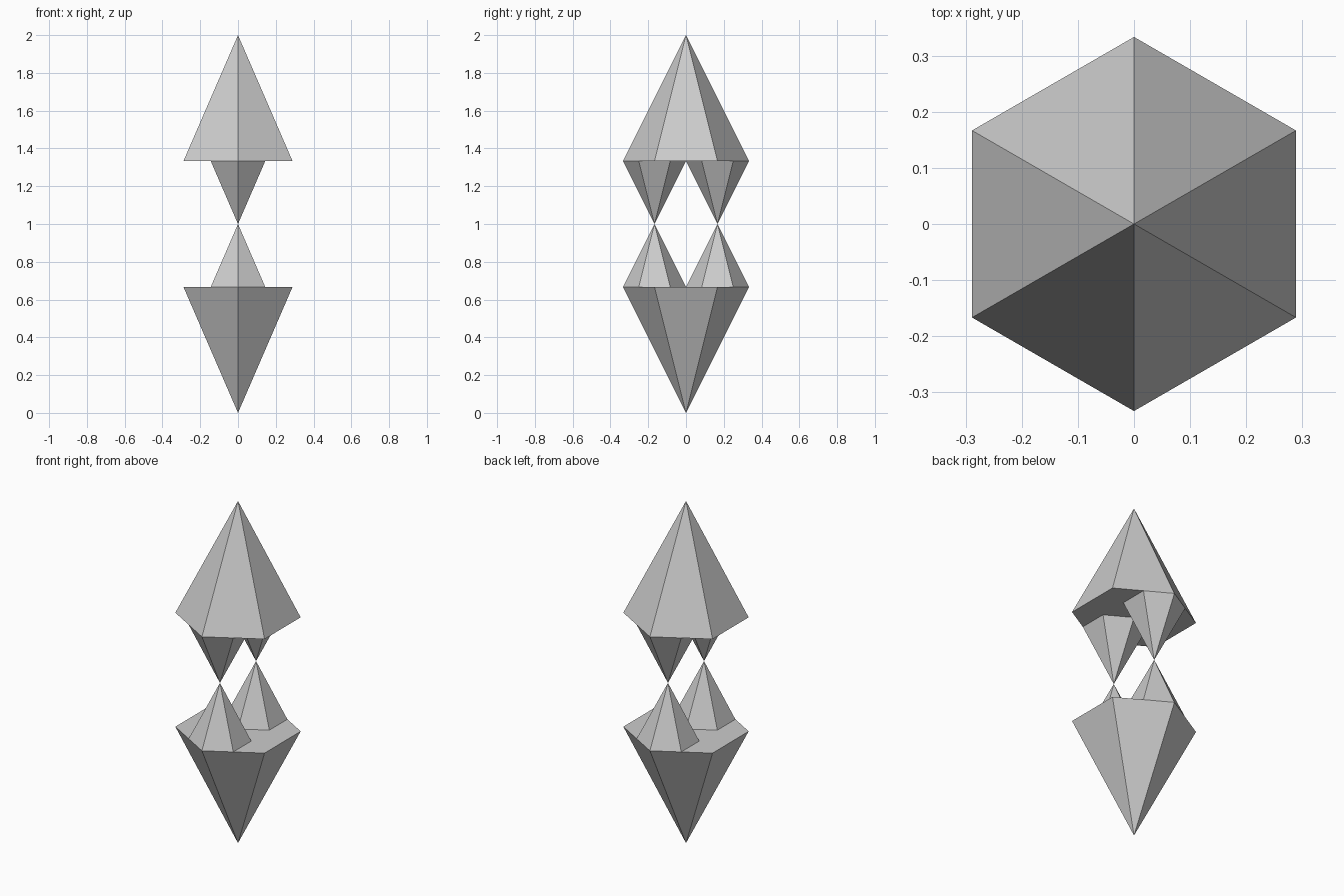
import bpy

if "Cube" in bpy.data.objects:
    bpy.data.objects.remove(bpy.data.objects["Cube"])


def hex_cone(name, radius, y, base_z, tip_z):
    """Six-sided pyramid with its corners on the y axis; the tip may point down."""
    low, high = min(base_z, tip_z), max(base_z, tip_z)
    up = tip_z > base_z
    bpy.ops.mesh.primitive_cone_add(
        vertices=6,
        radius1=radius if up else 0,
        radius2=0 if up else radius,
        depth=high - low,
        location=(0, y, (low + high) / 2),
    )
    bpy.context.object.name = name


R = 1 / 3
LOWER, UPPER = 2 / 3, 4 / 3

# large pyramids at the bottom and top
hex_cone("lower_body", R, 0, LOWER, 0)
hex_cone("upper_body", R, 0, UPPER, 2)

# pairs of small pyramids meeting tip to tip in the middle
for side, y in (("front", -R / 2), ("back", R / 2)):
    hex_cone("lower_spike_" + side, R / 2, y, LOWER, 1)
    hex_cone("upper_spike_" + side, R / 2, y, UPPER, 1)
